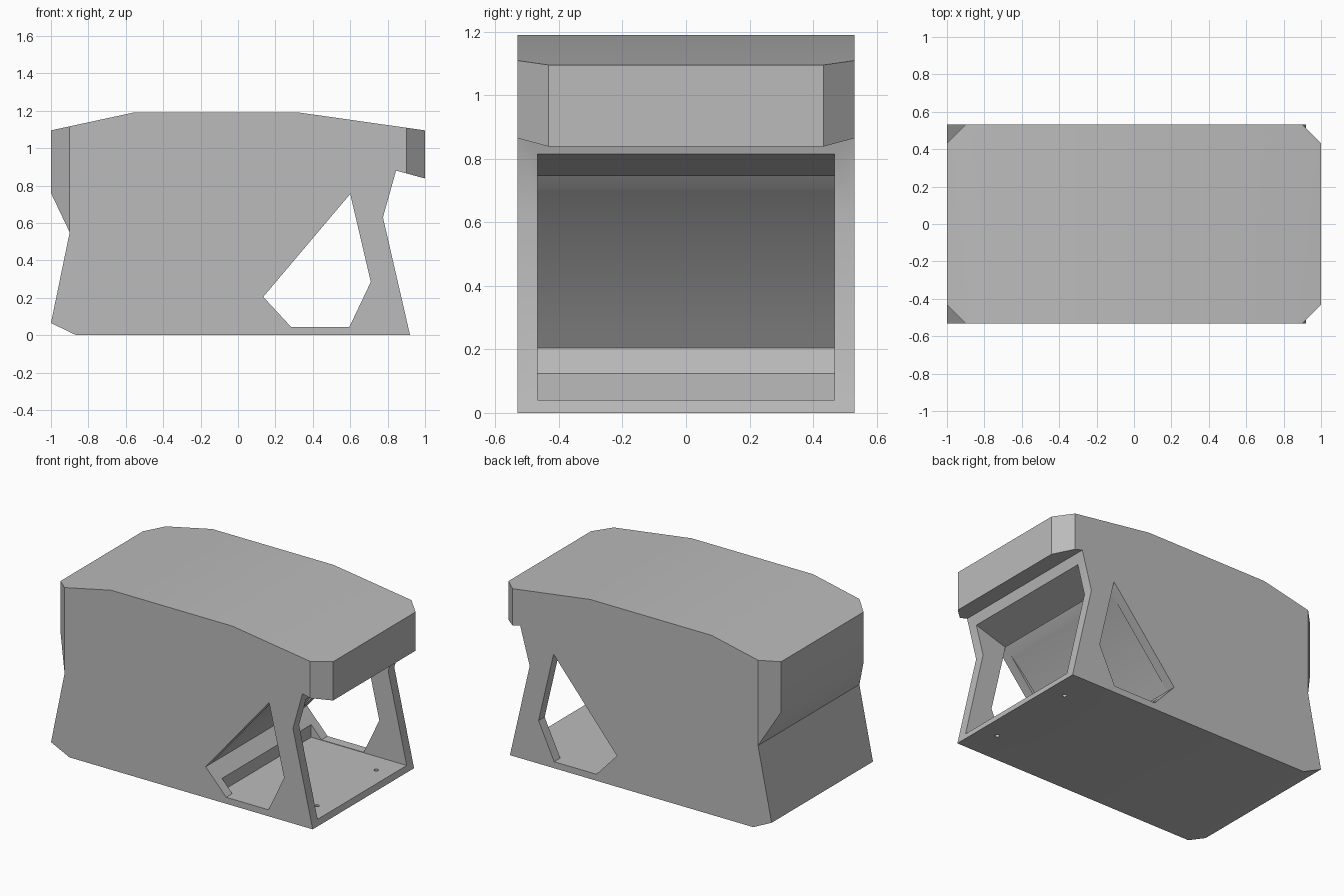
import bpy, bmesh
from math import radians
from mathutils import Vector

cube = bpy.data.objects.get("Cube")
if cube:
    bpy.data.objects.remove(cube, do_unlink=True)

grey = bpy.data.materials.new("plain_grey")
grey.use_nodes = True
colour = (0.5, 0.5, 0.5, 1)
grey.diffuse_color = colour
grey.node_tree.nodes["Principled BSDF"].inputs["Base Color"].default_value = colour


def prism(name, points, start, depth):
    """Extrude a closed polygon along the depth vector."""
    bm = bmesh.new()
    face = bm.faces.new([bm.verts.new(Vector(p) + Vector(start)) for p in points])
    out = bmesh.ops.extrude_face_region(bm, geom=[face])
    moved = [g for g in out["geom"] if isinstance(g, bmesh.types.BMVert)]
    bmesh.ops.translate(bm, verts=moved, vec=depth)
    bmesh.ops.recalc_face_normals(bm, faces=bm.faces)
    mesh = bpy.data.meshes.new(name)
    bm.to_mesh(mesh)
    bm.free()
    mesh.materials.append(grey)
    obj = bpy.data.objects.new(name, mesh)
    bpy.context.collection.objects.link(obj)
    return obj


def side_prism(name, profile, half_width):
    return prism(name, [(x, 0, z) for x, z in profile],
                 (0, -half_width, 0), (0, 2 * half_width, 0))


cutters = []

# Main block, drawn in side profile
body = side_prism("housing", [
    (-0.865, 0), (0.92, 0), (0.775, 0.63), (0.845, 0.88), (1, 0.838),
    (1, 1.095), (0.33, 1.19), (-0.56, 1.19), (-1, 1.095), (-1, 0.76),
    (-0.9, 0.55), (-1, 0.065)], 0.531)

# Open bay with a gently curved back wall and a stepped floor
low, high = Vector((0.135, 0.205)), Vector((0.6, 0.745))
bulge = Vector((low.y - high.y, high.x - low.x)).normalized() * 0.022
steps = 10
curve = []
for i in range(steps + 1):
    t = i / steps
    curve.append(tuple(low.lerp(high, t) + bulge * 4 * t * (1 - t)))
cutters.append(side_prism("bay_cutter", curve + [
    (0.827, 0.815), (0.875, 0.833), (0.86, 0.75), (0.85, 0.63), (1, 0.04),
    (0.21, 0.04), (0.21, 0.125)], 0.467))

# Side windows, cut through both walls
cutters.append(side_prism("window_cutter", [
    (0.135, 0.205), (0.285, 0.043), (0.595, 0.043), (0.71, 0.285),
    (0.6, 0.755)], 0.7))

# Bevels on the upper vertical corners
for sx, bottom in ((-1, 0.551), (1, 0.7)):
    for sy in (-1, 1):
        corner = [(0.8, 0.632), (1.1, 0.332), (1.1, 0.632)]
        cutters.append(prism("corner_cutter", [(sx * x, sy * y, 0) for x, y in corner],
                             (0, 0, bottom), (0, 0, 1)))

# Two small screw holes in the floor
for y in (-0.31, 0.31):
    bpy.ops.mesh.primitive_cylinder_add(vertices=16, radius=0.014, depth=0.2,
                                        location=(0.797, y, 0.02))
    hole = bpy.context.object
    hole.name = "screw_hole_cutter"
    cutters.append(hole)

for cutter in cutters:
    mod = body.modifiers.new(cutter.name, "BOOLEAN")
    mod.operation = "DIFFERENCE"
    mod.solver = "EXACT"
    mod.object = cutter

# Bake the cuts and discard the cutters
bpy.context.view_layer.update()
result = bpy.data.meshes.new_from_object(
    body.evaluated_get(bpy.context.evaluated_depsgraph_get()))
body.modifiers.clear()
body.data = result
result.materials.clear()
result.materials.append(grey)
for poly in result.polygons:
    poly.material_index = 0
for cutter in cutters:
    bpy.data.objects.remove(cutter, do_unlink=True)

bpy.ops.object.select_all(action="DESELECT")
body.select_set(True)
bpy.context.view_layer.objects.active = body
bpy.ops.object.shade_smooth_by_angle(angle=radians(30))
